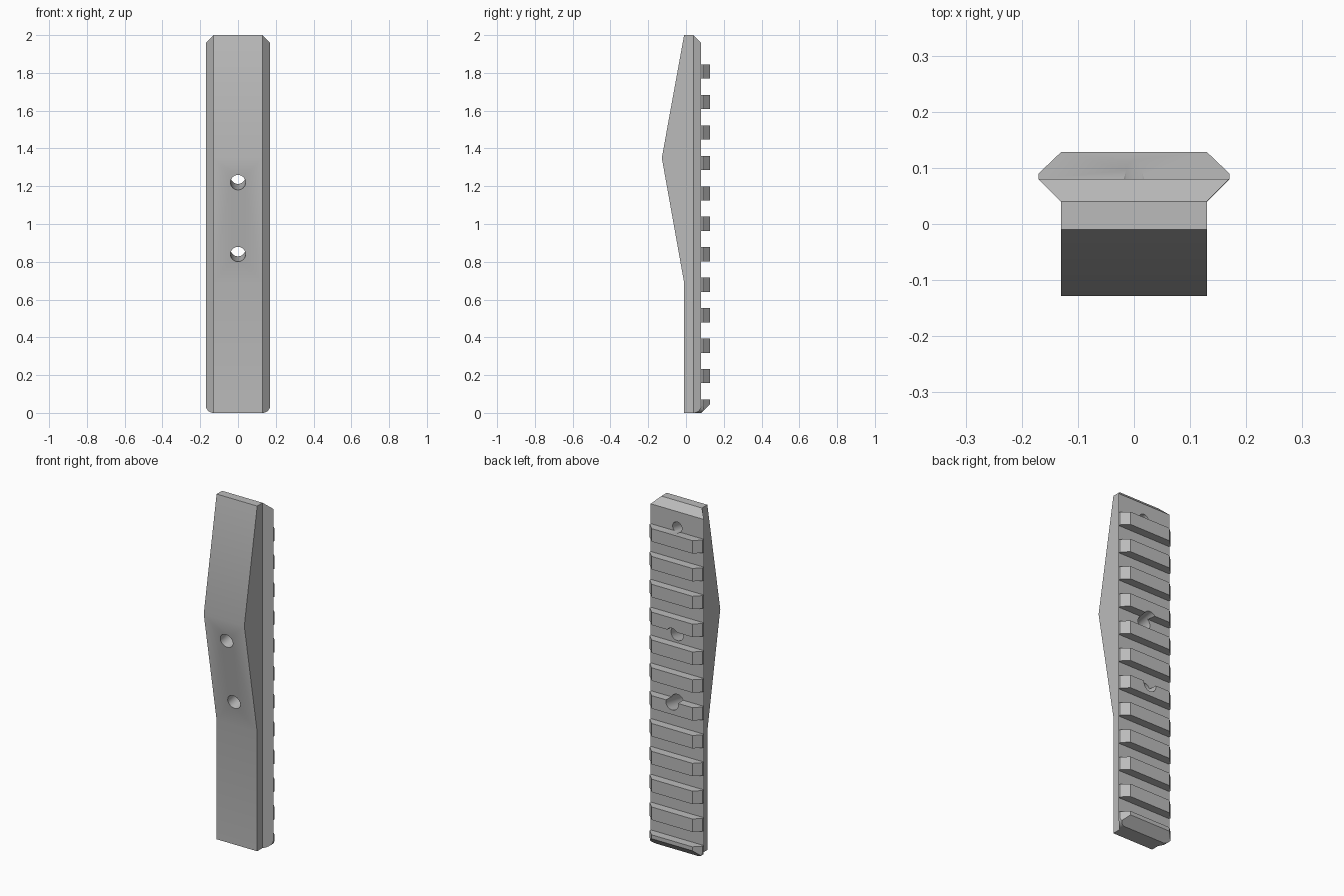
import bpy, bmesh, math
from mathutils import Vector

cube = bpy.data.objects.get("Cube")
if cube:
    bpy.data.objects.remove(cube, do_unlink=True)

grey = bpy.data.materials.new("plain grey")
grey.use_nodes = True
grey.diffuse_color = (0.5, 0.5, 0.5, 1)
grey.node_tree.nodes["Principled BSDF"].inputs["Base Color"].default_value = (0.5, 0.5, 0.5, 1)


def finish(name, bm):
    bmesh.ops.recalc_face_normals(bm, faces=bm.faces)
    mesh = bpy.data.meshes.new(name)
    bm.to_mesh(mesh)
    bm.free()
    mesh.materials.append(grey)
    obj = bpy.data.objects.new(name, mesh)
    bpy.context.collection.objects.link(obj)
    return obj


def prism(name, points, offset):
    """Extrude a closed outline of 3D points along an offset."""
    bm = bmesh.new()
    face = bm.faces.new([bm.verts.new(p) for p in points])
    new = bmesh.ops.extrude_face_region(bm, geom=[face])["geom"]
    verts = [v for v in new if isinstance(v, bmesh.types.BMVert)]
    bmesh.ops.translate(bm, verts=verts, vec=offset)
    # the start face must stay so that the solid is closed
    if not face.is_valid or len(bm.faces) < len(points) + 2:
        bmesh.ops.holes_fill(bm, edges=bm.edges, sides=0)
    return finish(name, bm)


def drill(start, direction, length, radius):
    bm = bmesh.new()
    bmesh.ops.create_cone(bm, cap_ends=True, segments=40, radius1=radius,
                          radius2=radius, depth=length)
    obj = finish("drill", bm)
    d = Vector(direction).normalized()
    obj.rotation_euler = d.to_track_quat('Z', 'Y').to_euler()
    obj.location = Vector(start) + d * length / 2
    return obj


def combine(target, tool, operation):
    bpy.context.view_layer.update()
    mod = target.modifiers.new("cut", 'BOOLEAN')
    mod.operation, mod.solver, mod.object = operation, 'EXACT', tool
    bpy.context.view_layer.objects.active = target
    bpy.ops.object.modifier_apply(modifier=mod.name)
    bpy.data.objects.remove(tool, do_unlink=True)


# Dovetail cross-section, run along the full height
half = [(0.13, -0.2), (0.13, 0.04), (0.17, 0.08), (0.17, 0.09), (0.107, 0.15)]
outline = half + [(-x, y) for x, y in reversed(half)]
rail = prism("toothed_rail", [(x, y, -0.1) for x, y in outline], (0, 0, 2.2))

# Side profile: peaked front and a comb of teeth at the back
floor, tip, pitch, tooth = 0.08, 0.128, 0.1613, 0.075
side = [(0.03, -0.05), (-0.01, -0.05), (-0.01, 0.69), (-0.128, 1.35),
        (-0.01, 2.0), (0.04, 2.0), (floor, 1.96)]
for i in range(12):
    top = 1.845 - i * pitch
    side += [(floor, top), (tip, top)]
    if i < 11:
        side += [(tip, top - tooth), (floor, top - tooth)]
    else:
        side.append((tip, 0.048))
combine(rail, prism("side_profile", [(-0.3, y, z) for y, z in side], (0.6, 0, 0)), 'INTERSECT')

# Rounded lower corners
r, w = 0.04, 0.1703
arc = [(w - r + r * math.sin(a), r - r * math.cos(a))
       for a in (math.radians(9 * k) for k in range(11))]
front = arc + [(w, 2.1)]
front += [(-x, z) for x, z in reversed(front)]
combine(rail, prism("corner_profile", [(x, -0.3, z) for x, z in front], (0, 0.6, 0)), 'INTERSECT')

# Screw holes square to the lower front slope, and a blind hole near the top
axis = Vector((0, 0.66, 0.118)).normalized()
for y, z in ((-0.105, 1.22), (-0.037, 0.84)):
    combine(rail, drill(Vector((0, y, z)) - axis * 0.1, axis, 0.5, 0.04), 'DIFFERENCE')
combine(rail, drill((0, 0.0, 1.855), axis, 0.3, 0.03), 'DIFFERENCE')

bpy.ops.object.select_all(action='DESELECT')
rail.select_set(True)
bpy.context.view_layer.objects.active = rail
bpy.ops.object.shade_smooth_by_angle(angle=math.radians(25))
